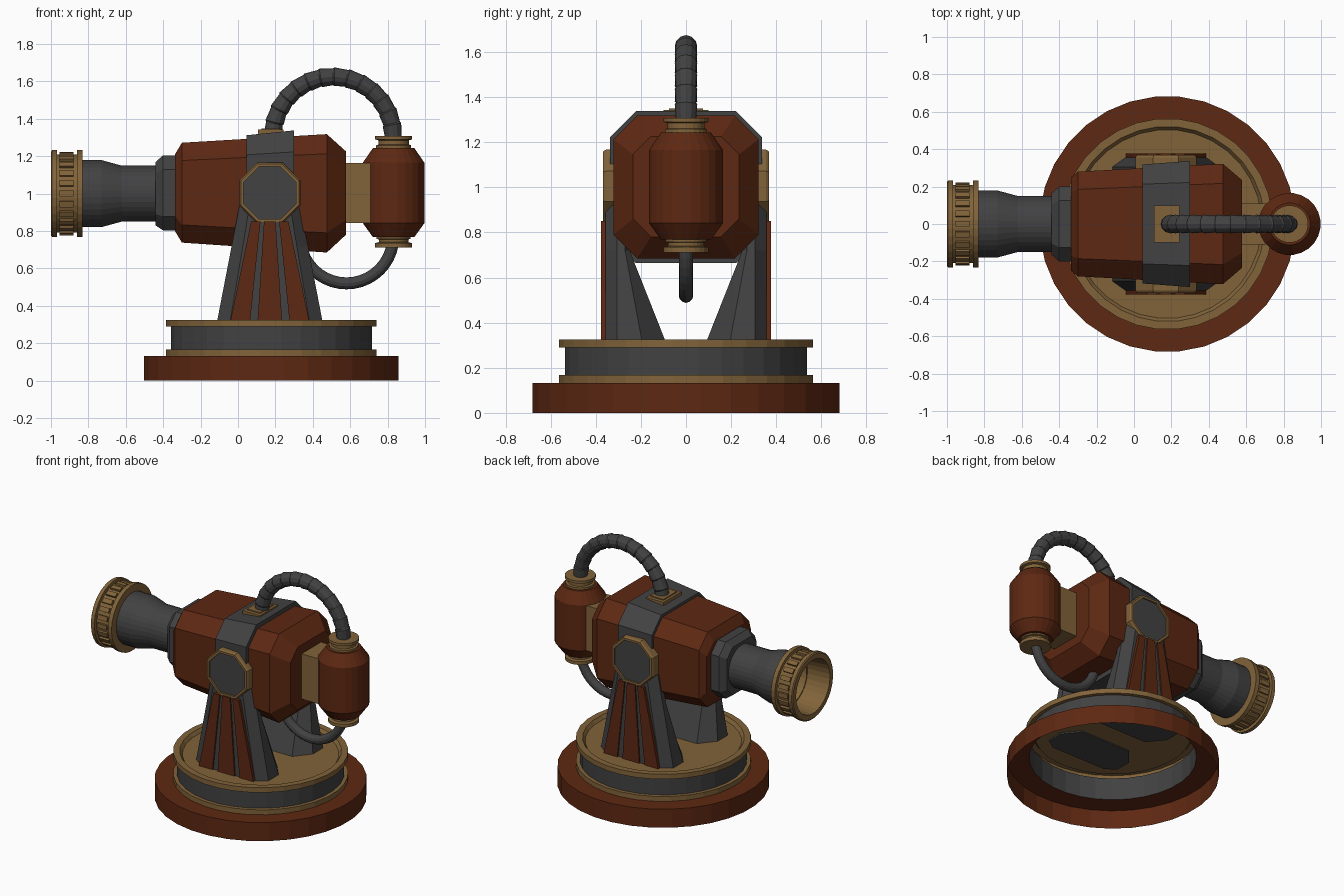
import bpy, bmesh, math

if "Cube" in bpy.data.objects:
    bpy.data.objects.remove(bpy.data.objects["Cube"])


def material(name, rgb):
    m = bpy.data.materials.new(name)
    m.diffuse_color = (*rgb, 1)
    m.use_nodes = True
    m.node_tree.nodes["Principled BSDF"].inputs["Base Color"].default_value = m.diffuse_color
    return m


BROWN = material("rust_brown", (0.11, 0.021, 0.006))
GOLD = material("dull_gold", (0.22, 0.125, 0.042))
GRAY = material("dark_gray", (0.054, 0.054, 0.056))


def skin(name, rings, mats, caps=True, recalc=True, end_mat=0):
    """Join a list of equal-length point rings into a mesh."""
    bm = bmesh.new()
    vs = [[bm.verts.new(p) for p in ring] for ring in rings]
    n = len(rings[0])
    for a, b in zip(vs, vs[1:]):
        for i in range(n):
            j = (i + 1) % n
            bm.faces.new((a[i], a[j], b[j], b[i]))
    if caps:
        bm.faces.new(vs[0][::-1])
        bm.faces.new(vs[-1]).material_index = end_mat
    bmesh.ops.remove_doubles(bm, verts=bm.verts, dist=1e-5)
    if recalc:
        bmesh.ops.recalc_face_normals(bm, faces=bm.faces)
    me = bpy.data.meshes.new(name)
    bm.to_mesh(me)
    bm.free()
    for m in mats:
        me.materials.append(m)
    ob = bpy.data.objects.new(name, me)
    bpy.context.collection.objects.link(ob)
    return ob


def lathe(name, profile, mat, axis="z", centre=(0, 0, 0), sides=32):
    """Revolve (radius, height) points, open sheet, around z or x."""
    rings = []
    for r, h in profile:
        ring = []
        for i in range(sides):
            t = 2 * math.pi * (i + 0.5) / sides
            c, s = r * math.cos(t), r * math.sin(t)
            p = (c, s, h) if axis == "z" else (h, c, s)
            ring.append(tuple(a + b for a, b in zip(p, centre)))
        rings.append(ring)
    return skin(name, rings, [mat], caps=False, recalc=False)


def cut_rect(u0, u1, v0, v1, lo, hi):
    """Rectangle with cut corners; lo / hi are the (u, v) cuts at v0 / v1."""
    return [(u0 + lo[0], v0), (u1 - lo[0], v0), (u1, v0 + lo[1]), (u1, v1 - hi[1]),
            (u1 - hi[0], v1), (u0 + hi[0], v1), (u0, v1 - hi[1]), (u0, v0 + lo[1])]


def block_x(name, sections, mat):
    """Cut-corner block along x from (x, half_y, z0, z1, cut)."""
    return skin(name, [[(x, u, v) for u, v in cut_rect(-w, w, z0, z1, (c, c), (c, c))]
                       for x, w, z0, z1, c in sections], [mat])


def box(name, x0, x1, y0, y1, z0, z1, mat):
    return skin(name, [[(x0, y0, z), (x1, y0, z), (x1, y1, z), (x0, y1, z)]
                       for z in (z0, z1)], [mat])


def hose(name, cx, cz, radius, steps, sides=12):
    """Sweep circles along an arc in the xz plane; steps are (angle, radius)."""
    rings = []
    for a, r in steps:
        ring = []
        for i in range(sides):
            t = 2 * math.pi * i / sides
            d = radius + r * math.cos(t)
            ring.append((cx + d * math.cos(a), r * math.sin(t), cz + d * math.sin(a)))
        rings.append(ring)
    return skin(name, rings, [GRAY])


# Round base, hollow underneath
C = (0.178, 0, 0)
lathe("base_ring", [(.684, 0), (.684, .132), (.54, .132)], BROWN, centre=C)
lathe("lower_trim", [(.565, .132), (.565, .167), (.54, .167)], GOLD, centre=C)
lathe("turntable_drum", [(.54, .132), (.54, .29)], GRAY, centre=C)
lathe("turntable_top", [(.54, .29), (.565, .29), (.565, .325), (.522, .325),
                        (.505, .302), (0, .302)], GOLD, centre=C)

# Two side legs with panels and pivot caps
CX = 0.17
for s, side in ((-1, "front"), (1, "back")):
    rings = []
    for z, w, yin, lo, hi in ((.29, .287, .08, (.09, .11), (.07, .05)),
                              (.72, .204, .25, (.05, .02), (.06, .05)),
                              (1.08, .135, .25, (.04, .02), (.05, .05))):
        rings.append([(CX + u, s * v, z)
                      for u, v in cut_rect(-w, w, yin, .356, lo, hi)])
    skin(side + "_leg", rings, [GRAY])

    strips = ((-1, -.5, BROWN, .377), (-.5, -.31, GRAY, .367), (-.31, .31, BROWN, .377),
              (.31, .5, GRAY, .367), (.5, 1, BROWN, .377))
    for k, (f0, f1, mat, y) in enumerate(strips):
        skin(f"{side}_leg_strip_{k}",
             [[(CX + f0 * w, s * .34, z), (CX + f1 * w, s * .34, z),
               (CX + f1 * w, s * y, z), (CX + f0 * w, s * y, z)]
              for z, w in ((.303, .214), (.85, .1))], [mat])

    cap = []
    for ap, y in ((.163, .25), (.163, .355), (.155, .368), (.14, .368), (.14, .356)):
        r = ap / math.cos(math.pi / 8)
        cap.append([(CX + r * math.cos((i + .5) * math.pi / 4), s * y,
                     1.004 + r * math.sin((i + .5) * math.pi / 4)) for i in range(8)])
    skin(side + "_pivot_cap", cap, [GOLD, GRAY], end_mat=1)

# Main housing, band and front collar
block_x("housing", [(-.337, .25, .80, 1.21, .08), (-.30, .28, .738, 1.272, .095),
                    (.475, .322, .685, 1.318, .105), (.577, .235, .78, 1.226, .08)], BROWN)
block_x("housing_band", [(.045, .318, .695, 1.312, .105),
                         (.30, .337, .664, 1.338, .115)], GRAY)
block_x("front_collar", [(-.44, .165, .83, 1.17, .06), (-.40, .2, .803, 1.205, .075),
                         (-.32, .2, .803, 1.205, .075)], GRAY)

# Barrel and hollow muzzle
Z1 = (0, 0, 1.0)
lathe("barrel", [(.18, -.84), (.18, -.73), (.15, -.62), (.15, -.43)], GRAY, "x", Z1)
lathe("muzzle", [(0, -.74), (.17, -.74), (.19, -1), (.225, -1), (.233, -.994), (.233, -.968),
                 (.21, -.968), (.21, -.862), (.233, -.862), (.233, -.832), (.17, -.832)],
      GOLD, "x", Z1)
for i in range(24):
    rib = box(f"muzzle_rib_{i}", -.955, -.88, -.016, .016, .2, .223, GOLD)
    rib.location = Z1
    rib.rotation_euler = (2 * math.pi * i / 24, 0, 0)

# Rear tank with bracket and end caps
T = (0.832, 0, 0)
box("tank_bracket", .56, .75, -.11, .11, .842, 1.163, GOLD)
lathe("tank", [(0, .768), (.112, .768), (.166, .842), (.166, 1.165), (.112, 1.243),
               (0, 1.243)], BROWN, centre=T, sides=24)
lathe("tank_top_cap", [(.095, 1.24), (.095, 1.258), (.082, 1.262), (.082, 1.285),
                       (.1, 1.29), (.1, 1.308), (0, 1.308)], GOLD, centre=T, sides=24)
lathe("tank_bottom_cap", [(0, .712), (.1, .712), (.1, .735), (.08, .74), (.08, .755),
                          (.092, .758), (.092, .772)], GOLD, centre=T, sides=24)

# Ribbed upper hose with foot plate, and thin lower hose
N = 14
ribs = []
for i in range(N):
    ribs += [(math.pi * i / N, .045), (math.pi * (i + .9) / N, .05)]
hose("upper_hose", .508, 1.303, .322, ribs + [(math.pi, .045)])
box("hose_foot", .107, .243, -.1, .1, 1.30, 1.342, GOLD)
box("hose_foot_step", .125, .225, -.075, .075, 1.33, 1.349, GOLD)
hose("lower_hose", .58, .77, .25, [(math.pi * (1 + i / 20), .032) for i in range(21)])
